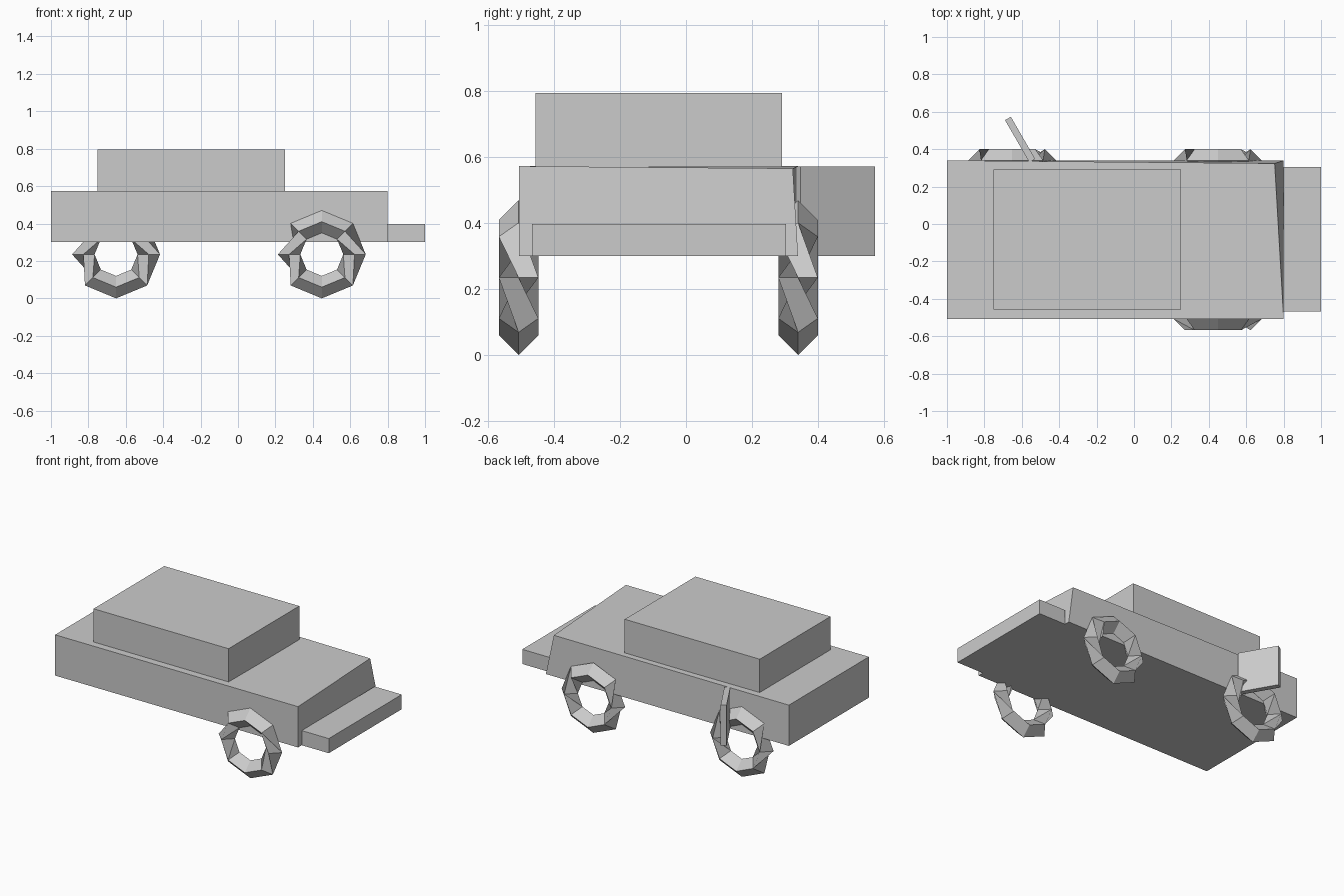
import bpy, bmesh, math

if "Cube" in bpy.data.objects:
    bpy.data.objects.remove(bpy.data.objects["Cube"])


def link(name, bm):
    bmesh.ops.recalc_face_normals(bm, faces=bm.faces)
    me = bpy.data.meshes.new(name)
    bm.to_mesh(me)
    bm.free()
    ob = bpy.data.objects.new(name, me)
    bpy.context.collection.objects.link(ob)
    return ob


def box(name, lo, hi):
    bm = bmesh.new()
    bmesh.ops.create_cube(bm, size=1)
    for v in bm.verts:
        v.co = [lo[i] + (v.co[i] + 0.5) * (hi[i] - lo[i]) for i in range(3)]
    return link(name, bm)


# Main body, with one upper corner pulled inward
body = box("body", (-1, -0.507, 0.3), (0.8, 0.34, 0.573))
corner = max(body.data.vertices, key=lambda v: v.co.x + v.co.y + v.co.z)
corner.co = (0.752, 0.324, 0.566)

# Cabin and end ledge
box("cabin", (-0.75, -0.457, 0.57), (0.25, 0.291, 0.795))
box("bonnet_ledge", (0.8, -0.468, 0.3), (1.0, 0.304, 0.398))

# Door hanging open on the far side
door = box("open_door", (-0.018, 0, 0.3), (0.018, 0.26, 0.572))
door.location = (-0.544, 0.339, 0)
door.rotation_euler.z = math.radians(30)


# Wheel: eight-sided ring of diamond section; the section turns a quarter at both sides
def wheel(name, x, y, major=0.175, minor=0.06):
    bm = bmesh.new()
    quarter_turns = (1, 0, 0, 0, 1, 2, 2, 2)
    rings = []
    for i, k in enumerate(quarter_turns):
        a = i * math.pi / 4
        ring = []
        for j in range(4):
            t = (j + k) * math.pi / 2
            r = major + minor * math.cos(t)
            ring.append(bm.verts.new((r * math.cos(a), minor * math.sin(t), r * math.sin(a))))
        rings.append(ring)
    for i in range(8):
        p, q = rings[i], rings[(i + 1) % 8]
        for j in range(4):
            n = (j + 1) % 4
            bm.faces.new((p[j], p[n], q[n], q[j]))
    ob = link(name, bm)
    ob.location = (x, y, major + minor)
    return ob


wheel("front_wheel_near", 0.448, -0.508)
wheel("front_wheel_far", 0.448, 0.34)
wheel("rear_wheel_far", -0.652, 0.34)
